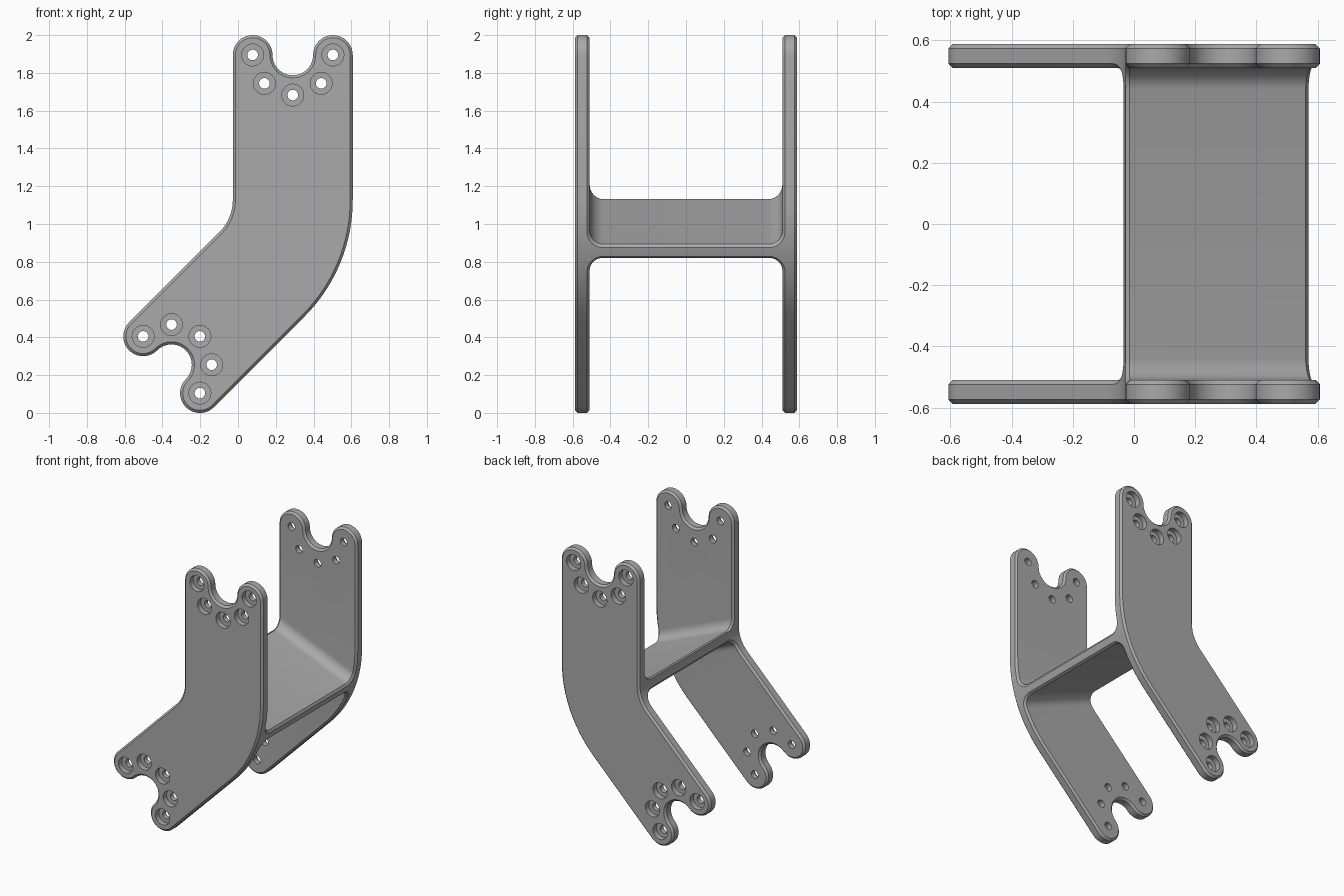
import bpy, bmesh
from math import sin, cos, tan, radians, pi
from mathutils import Vector

cube = bpy.data.objects.get("Cube")
if cube:
    bpy.data.objects.remove(cube, do_unlink=True)

# Main sizes
HALF_ARM, LOBE = 0.3175, 0.105
BOLT = HALF_ARM - LOBE            # radius of the bolt circle
OUT_Y, IN_Y = 0.588, 0.51         # side plate faces
TOP, LOW = (0.29, 1.895), (-0.352, 0.255)
BEND = radians(22.5)

steel = bpy.data.materials.new("grey_metal")
steel.use_nodes = True
grey = (0.4, 0.4, 0.4, 1)
steel.diffuse_color = grey
steel.node_tree.nodes["Principled BSDF"].inputs["Base Color"].default_value = grey


def arc(c, r, a, b, n):
    return [(c[0] + r * cos(radians(a + (b - a) * i / n)),
             c[1] + r * sin(radians(a + (b - a) * i / n))) for i in range(n + 1)]


def prism(name, start, end):
    """Solid between two matching rings of 3D points."""
    bm = bmesh.new()
    a, b = ([bm.verts.new(p) for p in ring] for ring in (start, end))
    bm.faces.new(a)
    bm.faces.new(b)
    for i in range(len(a)):
        j = (i + 1) % len(a)
        bm.faces.new((a[i], a[j], b[j], b[i]))
    bmesh.ops.recalc_face_normals(bm, faces=bm.faces)
    me = bpy.data.meshes.new(name)
    bm.to_mesh(me)
    bm.free()
    me.materials.append(steel)
    ob = bpy.data.objects.new(name, me)
    bpy.context.collection.objects.link(ob)
    return ob


def apply(ob, mod):
    bpy.context.view_layer.objects.active = ob
    bpy.ops.object.modifier_apply(modifier=mod.name)


def boolean(ob, cutter, operation):
    mod = ob.modifiers.new("cut", "BOOLEAN")
    mod.object, mod.operation, mod.solver = cutter, operation, "EXACT"
    apply(ob, mod)
    bpy.data.objects.remove(cutter, do_unlink=True)


def forked_end(c, turn):
    """Two rounded lobes with a round notch between them."""
    t = radians(turn)
    right = (c[0] + BOLT * cos(t), c[1] + BOLT * sin(t))
    left = (c[0] - BOLT * cos(t), c[1] - BOLT * sin(t))
    return (arc(right, LOBE, turn, turn + 180, 20)
            + arc(c, BOLT - LOBE, turn, turn - 180, 20)[1:-1]
            + arc(left, LOBE, turn, turn + 180, 20))


def bend(side, r, a, b, n):
    """Rounded corner where the upright and slanted arms meet."""
    x = TOP[0] + side * HALF_ARM
    z = LOW[1] + TOP[0] - LOW[0] - side * HALF_ARM * tan(BEND)
    return arc((x - r, z + r * tan(BEND)), r, a, b, n)


# Bent side outline
outline = (forked_end(TOP, 0) + bend(-1, 0.24, 0, -45, 10)
           + forked_end(LOW, 135) + bend(1, 0.87, -45, 0, 16))
outline_cutter = prism("outline_cutter", [(x, -0.8, z) for x, z in outline],
                       [(x, 0.8, z) for x, z in outline])

# H section: two plates and a filleted web lying along the bend line
WEB, FILLET, FAR = 0.038, 0.072, 1.7
quarter = [(OUT_Y, FAR), (IN_Y, FAR)] + arc((IN_Y - FILLET, WEB + FILLET), FILLET, 0, -90, 8)
section = (quarter + [(-y, v) for y, v in reversed(quarter)]
           + [(-y, -v) for y, v in quarter] + [(y, -v) for y, v in reversed(quarter)])
along = Vector((cos(BEND), 0, -sin(BEND)))
across = Vector((sin(BEND), 0, cos(BEND)))
mid = Vector((0.26, 0, 0.977))
rings = [[mid + along * s + across * v + Vector((0, y, 0)) for y, v in section]
         for s in (-FAR, FAR)]
bracket = prism("bracket", *rings)
boolean(bracket, outline_cutter, "INTERSECT")

# Chamfered rim
chamfer = bracket.modifiers.new("chamfer", "BEVEL")
chamfer.width, chamfer.segments = 0.014, 1
chamfer.limit_method, chamfer.angle_limit = "ANGLE", radians(35)
chamfer.use_clamp_overlap = False
apply(bracket, chamfer)


# Counterbored bolt holes, five around each notch
def drill(c, r, y0, y1):
    ring = arc(c, r, 0, 360, 32)[:-1]
    boolean(bracket, prism("drill", [(x, y0, z) for x, z in ring],
                           [(x, y1, z) for x, z in ring]), "DIFFERENCE")


for centre, turn in ((TOP, 0), (LOW, 135)):
    for i in range(5):
        a = radians(turn - 45 * i)
        hole = (centre[0] + BOLT * cos(a), centre[1] + BOLT * sin(a))
        drill(hole, 0.028, -0.8, 0.8)
        for side in (-1, 1):
            drill(hole, 0.058, side * (OUT_Y - 0.04), side * 0.8)

# Smooth curves, crisp chamfers
bpy.ops.object.select_all(action="DESELECT")
bracket.select_set(True)
bpy.context.view_layer.objects.active = bracket
bpy.ops.object.shade_smooth_by_angle(angle=radians(25))
